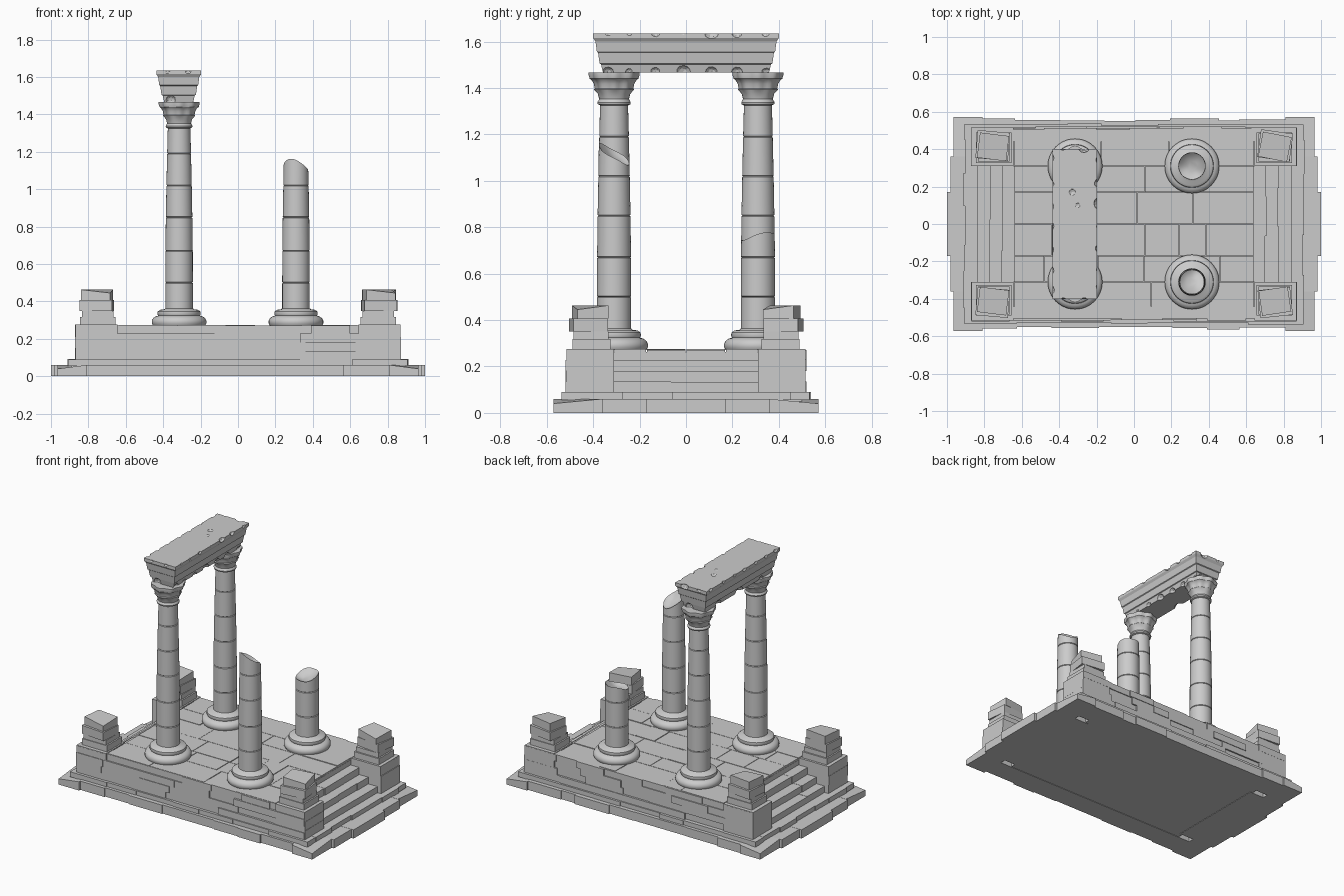
import bpy, bmesh, math, random
from mathutils import Matrix, Vector

random.seed(7)
if "Cube" in bpy.data.objects:
    bpy.data.objects.remove(bpy.data.objects["Cube"])

stone = bpy.data.materials.new("grey_stone")
stone.use_nodes = True
stone.diffuse_color = (0.6, 0.6, 0.6, 1)
bsdf = stone.node_tree.nodes["Principled BSDF"]
bsdf.inputs["Base Color"].default_value = (0.6, 0.6, 0.6, 1)
bsdf.inputs["Roughness"].default_value = 0.8


def finish(name, bm, smooth=False):
    bmesh.ops.recalc_face_normals(bm, faces=bm.faces)
    mesh = bpy.data.meshes.new(name)
    bm.to_mesh(mesh)
    bm.free()
    mesh.materials.append(stone)
    ob = bpy.data.objects.new(name, mesh)
    bpy.context.collection.objects.link(ob)
    bpy.ops.object.select_all(action='DESELECT')
    ob.select_set(True)
    bpy.context.view_layer.objects.active = ob
    if smooth:
        bpy.ops.object.shade_smooth_by_angle(angle=math.radians(35))
    return ob


def add_box(bm, x, y, z, turn=0.0):
    """Box from (min, max) pairs, turned about its own vertical axis."""
    mid = Vector([sum(p) / 2 for p in (x, y, z)])
    size = [abs(p[1] - p[0]) for p in (x, y, z)]
    mat = Matrix.Translation(mid) @ Matrix.Rotation(turn, 4, 'Z') @ Matrix.Diagonal((*size, 1))
    return bmesh.ops.create_cube(bm, size=1, matrix=mat)["verts"]


def cuts(a, b, n, wobble=0.25):
    """Uneven joints between a and b."""
    step = (b - a) / n
    inner = [a + step * (i + random.uniform(-wobble, wobble)) for i in range(1, n)]
    return [a] + inner + [b]


def spans(values):
    return list(zip(values, values[1:]))


# Foundation slab: core, edge stones, corners and the wider entrance stones
bm = bmesh.new()
add_box(bm, (-0.72, 0.72), (-0.42, 0.42), (0.003, 0.055))
for s in (-1, 1):
    for a, b in spans(cuts(-0.81, 0.81, 8)):
        add_box(bm, (a, b), (s * 0.40, s * random.uniform(0.55, 0.567)), (0, 0.06))
    for t in (-1, 1):
        verts = add_box(bm, (s * 0.81, s * 0.965), (t * 0.36, t * 0.572), (0, 0.06))
        for v in verts:
            if v.co.z > 0.03 and abs(v.co.x) > 0.9 and abs(v.co.y) > 0.5:
                v.co.z -= 0.02
        add_box(bm, (s * 0.70, s * 0.982), (t * 0.17, t * 0.36), (0, 0.059))
    for a, b in spans([-0.17, -0.03, 0.17]):
        add_box(bm, (s * 0.70, s), (a, b), (0, 0.06))
finish("foundation_slab", bm)

# Low plinth course above the slab
bm = bmesh.new()
add_box(bm, (-0.89, 0.89), (-0.50, 0.50), (0.05, 0.088))
for s in (-1, 1):
    for a, b in spans(cuts(-0.905, 0.905, 7)):
        add_box(bm, (a, b), (s * 0.45, s * random.uniform(0.522, 0.54)), (0.055, 0.09))
    for a, b in spans(cuts(-0.45, 0.45, 5)):
        add_box(bm, (s * 0.8, s * random.uniform(0.90, 0.912)), (a, b), (0.055, 0.091))
finish("plinth_course", bm)

# Podium core and long walls in uneven courses
bm = bmesh.new()
add_box(bm, (-0.64, 0.64), (-0.49, 0.49), (0.08, 0.262))
levels = spans([0.09, 0.135, 0.18, 0.228, 0.272])
for s in (-1, 1):
    for z in levels:
        for a, b in spans(cuts(-0.868, 0.868, random.choice((7, 8, 9)), 0.35)):
            face = 0.512 + random.choice((-0.006, 0, 0.004, 0.008))
            add_box(bm, (a, b), (s * 0.44, s * face), z)
finish("podium_walls", bm)

# Paving slabs with open joints
bm = bmesh.new()
gap = 0.0015
for y0, y1 in spans([-0.505, -0.31, -0.17, 0.0, 0.17, 0.31, 0.505]):
    for a, b in spans(cuts(-0.64, 0.64, random.choice((4, 5, 6)), 0.3)):
        top = 0.275 - random.choice((0, 0.001, 0.003))
        add_box(bm, (a + gap, b - gap), (y0 + gap, y1 - gap), (0.25, top))
finish("paving", bm)

# Stairs at both ends
bm = bmesh.new()
for s in (-1, 1):
    for i, z in enumerate(levels[:3]):
        edge = 0.845 - 0.068 * i
        for a, b in spans(cuts(-0.31, 0.31, 3 + i % 2)):
            add_box(bm, (s * 0.62, s * (edge - random.uniform(0, 0.008))), (a, b),
                    (z[0] - 0.01, z[1] - random.uniform(0, 0.002)))
finish("stairs", bm)

# Corner piers with loose, turned cap stones
for sx in (-1, 1):
    for sy in (-1, 1):
        bm = bmesh.new()
        for z0, z1 in spans([0.088, 0.15, 0.21, 0.276]):
            add_box(bm, (sx * 0.645, sx * random.uniform(0.866, 0.873)),
                    (sy * 0.31, sy * 0.515), (z0, z1))
        add_box(bm, (sx * 0.655, sx * 0.845), (sy * 0.325, sy * 0.49), (0.27, 0.318))
        add_box(bm, (sx * 0.665, sx * 0.835), (sy * 0.335, sy * 0.485), (0.318, 0.35))
        turn = math.radians(random.choice((-8, -5, 6, 9)))
        add_box(bm, (sx * 0.668, sx * 0.842), (sy * 0.345, sy * 0.495), (0.35, 0.407), turn)
        verts = add_box(bm, (sx * 0.675, sx * 0.832), (sy * 0.345, sy * 0.48),
                        (0.407, 0.463), turn * 1.4)
        chipped = max(verts, key=lambda v: v.co.z + 0.1 * (v.co.x - v.co.y))
        chipped.co.z -= 0.018
        finish("corner_pier", bm)


def lathe(name, profile, x, y, lobes=None, slope=None, seg=48):
    """Turned solid; lobes(z) scallops the rim, slope tilts the last ring into a break."""
    bm = bmesh.new()
    rings = []
    last = len(profile) - 1
    angles = [2 * math.pi * i / seg for i in range(seg)]
    rows = [(r, z, 0.0) for r, z in profile]
    if slope:
        rows += [(profile[-1][0] * k, profile[-1][1], d) for k, d in ((0.8, 0.012), (0.4, 0.024))]
    for i, (r, z, dip) in enumerate(rows):
        ring = []
        for a in angles:
            rr = r * (1 + (lobes(z) if lobes else 0) * math.cos(8 * a))
            px, py = rr * math.cos(a), rr * math.sin(a)
            pz = z - dip
            if slope and i >= last:
                pz += slope[0] * px + slope[1] * py + 0.06 * rr * math.sin(3 * a + 1)
            ring.append(bm.verts.new((x + px, y + py, pz)))
        rings.append(ring)
    for low, high in spans(rings):
        for i in range(seg):
            j = (i + 1) % seg
            bm.faces.new((low[i], low[j], high[j], high[i]))
    bm.faces.new(rings[0])
    bm.faces.new(rings[-1])
    return finish(name, bm, True)


def shaft_profile(top):
    """Drums with grooved joints, narrowing in the upper part."""
    def radius(z):
        return 0.0735 - 0.0135 * max(0, (z - 0.6) / 0.735) ** 1.5
    pts = [(radius(0.35), 0.35)]
    for z in (0.5, 0.67, 0.85, 1.02, 1.19):
        if z < top - 0.08:
            r = radius(z)
            pts += [(r, z - 0.003), (r - 0.004, z), (r, z + 0.003)]
    return pts + [(radius(top), top)]


BASE = [(0.14, 0.272), (0.146, 0.283), (0.146, 0.298), (0.138, 0.312), (0.125, 0.32),
        (0.112, 0.324), (0.116, 0.333), (0.114, 0.346), (0.102, 0.355), (0.08, 0.358), (0.07, 0.366)]
CAPITAL = [(0.06, 1.325), (0.07, 1.33), (0.072, 1.338), (0.068, 1.345), (0.064, 1.352),
           (0.07, 1.375), (0.083, 1.394), (0.079, 1.398), (0.083, 1.418), (0.092, 1.434),
           (0.1, 1.44), (0.104, 1.455), (0.104, 1.467), (0.09, 1.467)]

# Columns: two whole with capitals, two broken
for x, y, top, slope in ((-0.315, -0.31, 1.33, None), (-0.315, 0.31, 1.33, None),
                         (0.31, -0.31, 1.115, (-0.3, -0.6)), (0.31, 0.31, 0.76, (0.1, 0.25))):
    lathe("column_base", BASE, x, y)
    lathe("column_shaft", shaft_profile(top), x, y, slope=slope)
    if not slope:
        lathe("column_capital", CAPITAL, x, y, lobes=lambda z: 0.05 if z > 1.38 else 0)

# Architrave: stepped, widening upwards
bm = bmesh.new()
rings = []
for w, z in ((0.078, 1.467), (0.086, 1.502), (0.092, 1.505), (0.099, 1.552),
             (0.104, 1.556), (0.11, 1.6), (0.12, 1.615), (0.12, 1.635)):
    rings.append([bm.verts.new((-0.317 + sx * w, sy * (0.28 + w), z))
                  for sx, sy in ((-1, -1), (1, -1), (1, 1), (-1, 1))])
for low, high in spans(rings):
    for i in range(4):
        j = (i + 1) % 4
        bm.faces.new((low[i], low[j], high[j], high[i]))
bm.faces.new(rings[0])
bm.faces.new(rings[-1])
architrave = finish("architrave", bm)

# Weathering chips along its edges
bm = bmesh.new()


def chip(x, y, z, r):
    mat = (Matrix.Translation((x, y, z)) @ Matrix.Rotation(random.uniform(0, 3), 4, 'Z')
           @ Matrix.Diagonal((r, r * random.uniform(0.8, 1.2), r * 0.9, 1)))
    bmesh.ops.create_icosphere(bm, subdivisions=2, radius=1, matrix=mat)


for s in (-1, 1):
    for i in range(7):
        y = -0.35 + 0.115 * i + random.uniform(-0.02, 0.02)
        chip(-0.317 + s * 0.133, y, 1.637, random.uniform(0.018, 0.032))
        if i % 2 or s > 0:
            chip(-0.317 + s * 0.092, y, 1.468, random.uniform(0.02, 0.04))
    for dx in (-0.06, 0.05):
        chip(-0.317 + dx, s * 0.415, 1.63, random.uniform(0.02, 0.035))
    chip(-0.317 + s * 0.04, s * 0.375, 1.475, 0.033)
chip(-0.33, 0.17, 1.65, 0.025)
chip(-0.30, 0.10, 1.648, 0.02)
cutter = finish("chip_cutter", bm)
cutter.hide_render = True
bpy.context.view_layer.objects.active = architrave
mod = architrave.modifiers.new("chips", 'BOOLEAN')
mod.operation = 'DIFFERENCE'
mod.solver = 'EXACT'
mod.object = cutter
bpy.ops.object.modifier_apply(modifier=mod.name)
bpy.data.objects.remove(cutter)
